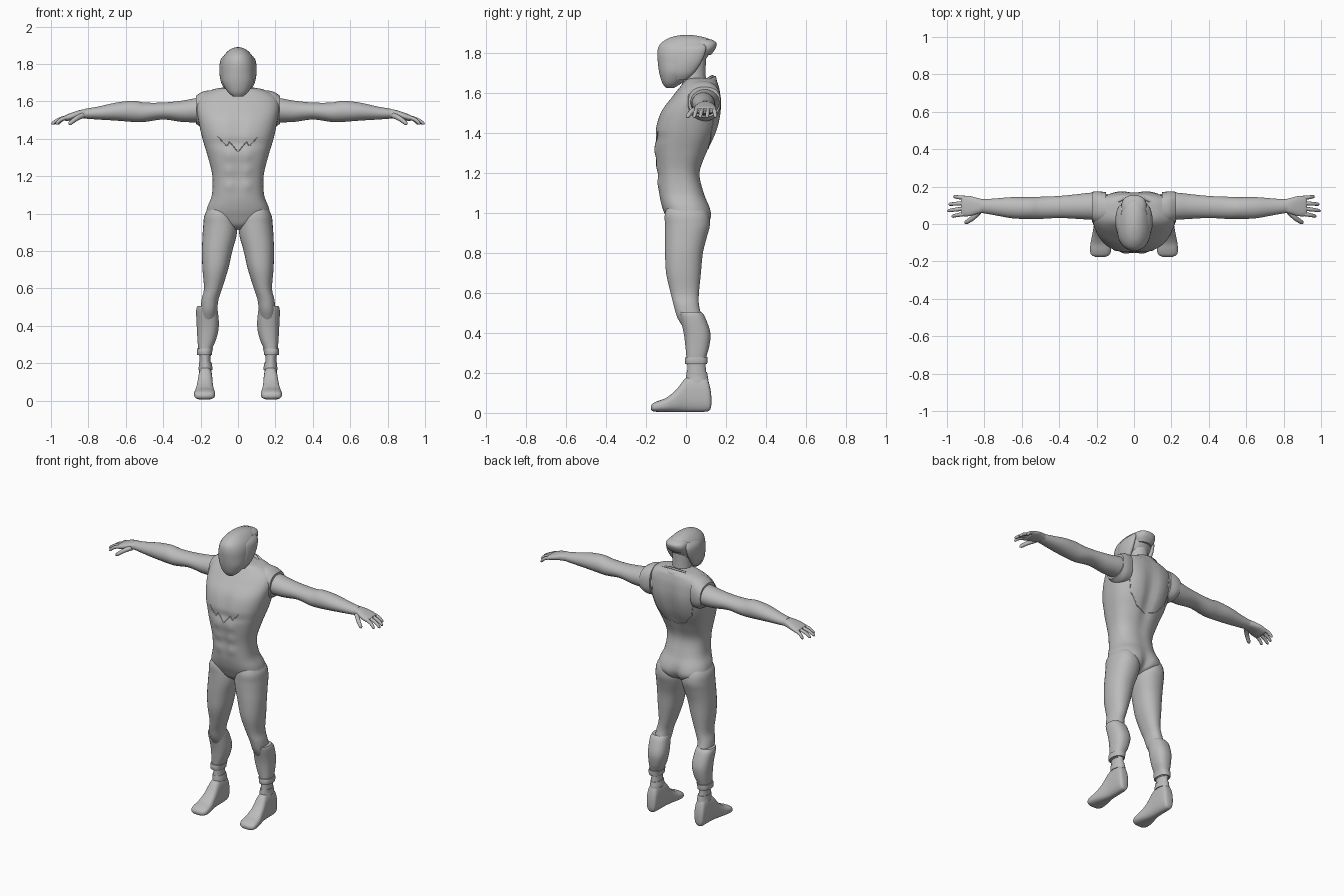
import bpy, bmesh, math
from mathutils import Vector
from mathutils.bvhtree import BVHTree

if "Cube" in bpy.data.objects:
    bpy.data.objects.remove(bpy.data.objects["Cube"], do_unlink=True)

grey = bpy.data.materials.new("plain grey")
grey.use_nodes = True
tone = (0.5, 0.5, 0.5, 1)
grey.diffuse_color = tone
grey.node_tree.nodes["Principled BSDF"].inputs["Base Color"].default_value = tone


def finish(name, bm, mirror=False, angle=40):
    bmesh.ops.recalc_face_normals(bm, faces=bm.faces)
    mesh = bpy.data.meshes.new(name)
    bm.to_mesh(mesh)
    mesh.materials.append(grey)
    obj = bpy.data.objects.new(name, mesh)
    bpy.context.collection.objects.link(obj)
    bpy.ops.object.select_all(action='DESELECT')
    obj.select_set(True)
    bpy.context.view_layer.objects.active = obj
    bpy.ops.object.shade_smooth_by_angle(angle=math.radians(angle))
    if mirror:
        mod = obj.modifiers.new("mirror", 'MIRROR')
        mod.use_mirror_merge = False
    return obj


def spline(rows, steps):
    """Smooth curve through rows of numbers."""
    out = []
    for i in range(len(rows) - 1):
        a, b = rows[max(i - 1, 0)], rows[i]
        c, d = rows[i + 1], rows[min(i + 2, len(rows) - 1)]
        for s in range(steps):
            t = s / steps
            out.append([q + 0.5 * t * (r - p + t * (2*p - 5*q + 4*r - w + t * (3*(q - r) + w - p)))
                        for p, q, r, w in zip(a, b, c, d)])
    return out + [list(rows[-1])]


def loft(name, axis, rows, power=2.0, mirror=False, seg=32, steps=4, bumps=()):
    """Rows hold: position on axis, then low/high bounds on the other two axes."""
    bm = bmesh.new()
    rings = []
    others = [k for k in range(3) if k != axis]
    for pos, u0, u1, v0, v1 in spline(rows, steps):
        mid = Vector((0, 0, 0))
        mid[axis], mid[others[0]], mid[others[1]] = pos, (u0 + u1) / 2, (v0 + v1) / 2
        ring = []
        for k in range(seg):
            a = 2 * math.pi * (k + 0.5) / seg
            p = mid.copy()
            for o, w, f in ((others[0], u1 - u0, math.cos(a)), (others[1], v1 - v0, math.sin(a))):
                p[o] += w / 2 * math.copysign(abs(f) ** (2 / power), f)
            out = (p - mid).normalized()
            push = 0
            for centre, radius, amount in bumps:
                d = sum(((p[n] - centre[n]) / radius[n]) ** 2 for n in range(3))
                push += amount * math.exp(-d)
            ring.append(bm.verts.new(p + out * push))
        rings.append(ring)
    for r0, r1 in zip(rings, rings[1:]):
        for k in range(seg):
            bm.faces.new((r0[k], r0[(k + 1) % seg], r1[(k + 1) % seg], r1[k]))
    bm.faces.new(rings[0])
    bm.faces.new(rings[-1])
    return finish(name, bm, mirror)


# Torso with muscle relief
relief = [((0, -.14, 1.46), (.025, .1, .09), -.014), ((0, .16, 1.35), (.03, .08, .22), -.02),
          ((0, .13, .95), (.02, .08, .07), -.025), ((0, -.15, 1.2), (.014, .08, .14), -.008),
          ((0, -.15, 1.375), (.15, .08, .022), -.01)]
for side in (-1, 1):
    relief += [((side * .09, .15, 1.5), (.06, .08, .09), .008),
               ((side * .08, .12, .98), (.06, .08, .07), .01)]
    relief += [((side * .045, -.14, z), (.03, .08, .028), .008) for z in (1.15, 1.23, 1.31)]
torso = loft("torso", 2, [
    (.915, -.03, .03, -.05, .05), (.94, -.09, .09, -.08, .1), (.98, -.165, .165, -.1, .12),
    (1.03, -.165, .165, -.12, .115), (1.1, -.14, .14, -.135, .09), (1.2, -.137, .137, -.14, .07),
    (1.3, -.16, .16, -.152, .105), (1.4, -.19, .19, -.155, .15), (1.5, -.212, .212, -.128, .17),
    (1.58, -.222, .222, -.07, .172), (1.63, -.2, .2, -.03, .165), (1.665, -.13, .13, .0, .15),
    (1.675, -.06, .06, .03, .11)], power=2.5, seg=64, steps=6, bumps=relief)

# Neck
loft("neck", 2, [(1.56, -.07, .07, -.02, .12), (1.66, -.06, .06, -.02, .1),
                 (1.78, -.06, .06, -.02, .1)])

# Masked head, its hood sides and rear brim
loft("head", 2, [
    (1.625, -.025, .025, -.1, -.06), (1.65, -.055, .055, -.118, -.02),
    (1.7, -.083, .083, -.133, .04), (1.75, -.09, .09, -.14, .085), (1.8, -.09, .09, -.143, .12),
    (1.84, -.078, .078, -.132, .14), (1.87, -.053, .053, -.095, .115),
    (1.885, -.028, .028, -.05, .06), (1.89, -.006, .006, -.015, .02)], power=2.2, seg=40,
    bumps=[((0, -.14, 1.75), (.008, .05, .12), .003)])
loft("hood_side", 2, [(1.665, .05, .07, -.05, 0), (1.7, .05, .09, -.065, .04),
                      (1.76, .05, .1, -.06, .08), (1.82, .05, .094, -.05, .1),
                      (1.85, .04, .07, -.03, .09)], mirror=True)
loft("rear_brim", 2, [(1.79, -.05, .05, .04, .125), (1.82, -.068, .068, .03, .147),
                      (1.85, -.064, .064, .02, .153), (1.868, -.045, .045, .02, .125)], power=2.4)


# Standing collar, open at the throat and higher at the back
def band(name, low, high, span, count=40, thick=.012):
    bm = bmesh.new()
    pairs = []
    for k in range(count + 1):
        a = math.radians(90 - span + 2 * span * k / count)
        pairs.append([bm.verts.new(f(a)) for f in (low, high)])
    for p, q in zip(pairs, pairs[1:]):
        bm.faces.new((p[0], q[0], q[1], p[1]))
    obj = finish(name, bm)
    mod = obj.modifiers.new("thickness", 'SOLIDIFY')
    mod.thickness = thick
    return obj


def hoop(rx, ry, yc, z, tilt):
    return lambda a: (rx * math.cos(a), yc + ry * math.sin(a), z + tilt * math.sin(a))


band("inner_collar", hoop(.125, .1, .045, 1.595, .045), hoop(.108, .092, .045, 1.64, .05), 168)
band("outer_collar", hoop(.16, .115, .045, 1.58, .05), hoop(.135, .105, .045, 1.635, .05), 140)

# Sleeveless shoulder edges
loft("shoulder_edge", 0, [(.15, .0, .17, 1.46, 1.66), (.19, .0, .175, 1.46, 1.652),
                          (.225, .012, .172, 1.48, 1.63)], power=2.4, mirror=True)

# Arms
loft("arm", 0, [
    (.14, .02, .16, 1.48, 1.62), (.22, .022, .168, 1.487, 1.618), (.3, .027, .16, 1.49, 1.604),
    (.4, .032, .15, 1.503, 1.594), (.5, .027, .146, 1.49, 1.594), (.56, .027, .144, 1.49, 1.603),
    (.65, .03, .144, 1.497, 1.594), (.75, .048, .136, 1.503, 1.572),
    (.82, .06, .132, 1.508, 1.56)], mirror=True)
loft("palm", 0, [(.8, .063, .13, 1.51, 1.56), (.84, .053, .14, 1.508, 1.555),
                 (.88, .042, .15, 1.503, 1.543), (.915, .042, .15, 1.495, 1.53),
                 (.925, .05, .142, 1.5, 1.523)], power=2.5, mirror=True)


# Fingers and thumb
def digit(name, path, radius):
    bm = bmesh.new()
    rings = []
    points = spline(path, 4)
    heading = (Vector(path[-1]) - Vector(path[0])).normalized()
    turn = heading.to_track_quat('Z', 'Y')
    for i, p in enumerate(points):
        t = i / (len(points) - 1)
        r = radius * (1 - .35 * t) * (.35 if i == len(points) - 1 else 1)
        rings.append([bm.verts.new(Vector(p) + turn @ Vector(
            (r * math.cos(k * math.pi / 5), r * math.sin(k * math.pi / 5), 0))) for k in range(10)])
    for r0, r1 in zip(rings, rings[1:]):
        for k in range(10):
            bm.faces.new((r0[k], r0[(k + 1) % 10], r1[(k + 1) % 10], r1[k]))
    bm.faces.new(rings[0])
    bm.faces.new(rings[-1])
    finish(name, bm, mirror=True, angle=60)


for name, y0, y1, tip in (("index_finger", .056, .04, .975), ("middle_finger", .084, .07, .998),
                          ("ring_finger", .112, .105, .992), ("little_finger", .138, .148, .965)):
    digit(name, [(.89, y0, 1.52), ((.89 + tip) / 2 + .01, (y0 + y1) / 2, 1.505),
                 (tip, y1, 1.478)], .0125)
digit("thumb", [(.83, .065, 1.525), (.865, .03, 1.508), (.905, .004, 1.478)], .016)

# Legs
loft("thigh", 2, [
    (1.06, .05, .13, -.08, .07), (1.0, .02, .176, -.105, .11), (.94, .004, .186, -.106, .12),
    (.88, .008, .19, -.106, .105), (.8, .03, .193, -.105, .085), (.7, .053, .19, -.1, .075),
    (.6, .085, .182, -.077, .065), (.54, .104, .195, -.062, .065), (.48, .112, .2, -.045, .08),
    (.42, .12, .2, -.01, .1)], power=2.2, mirror=True)
loft("shin_guard", 2, [
    (.505, .113, .217, -.035, .075), (.48, .108, .224, -.03, .095), (.4, .102, .221, -.012, .122),
    (.33, .116, .217, -.003, .116), (.28, .137, .213, .002, .102), (.24, .145, .207, .006, .098)],
    power=2.4, mirror=True)
loft("shin_band", 2, [(.245, .14, .218, -.004, .106), (.262, .138, .22, -.006, .108),
                      (.28, .133, .219, -.003, .108)], power=2.4, mirror=True)
loft("ankle", 2, [(.25, .147, .205, .008, .098), (.215, .146, .205, .006, .1),
                  (.15, .142, .208, .0, .11)], mirror=True)
loft("ankle_cuff", 2, [(.205, .141, .209, .003, .105), (.18, .137, .21, .0, .11),
                       (.165, .137, .212, .0, .112)], mirror=True)

# Feet
loft("foot", 1, [
    (.127, .165, .19, .04, .08), (.12, .147, .205, .015, .13), (.1, .14, .211, .006, .18),
    (.05, .137, .212, .005, .188), (0, .136, .214, .005, .175), (-.05, .132, .222, .005, .115),
    (-.1, .124, .232, .005, .075), (-.14, .122, .235, .005, .06), (-.165, .132, .228, .008, .048),
    (-.176, .155, .205, .018, .035)], power=2.6, mirror=True)

# Raised garment seams laid on the torso
bm = bmesh.new()
bm.from_mesh(torso.data)
tree = BVHTree.FromBMesh(bm)
bm.free()


def seam(name, half, facing):
    full = [(-x, z) for x, z in half] + [(x, z) for x, z in reversed(half[:-1])]
    path = []
    for (x0, z0), (x1, z1) in zip(full, full[1:]):
        for s in range(8):
            t = s / 8
            start = Vector((x0 + (x1 - x0) * t, facing, z0 + (z1 - z0) * t))
            hit = tree.ray_cast(start, Vector((0, -facing, 0)))[0]
            if hit:
                path.append(hit)
    curve = bpy.data.curves.new(name, 'CURVE')
    curve.dimensions = '3D'
    curve.bevel_depth = .0025
    curve.bevel_resolution = 1
    line = curve.splines.new('POLY')
    line.points.add(len(path) - 1)
    for point, p in zip(line.points, path):
        point.co = (*p, 1)
    curve.materials.append(grey)
    bpy.context.collection.objects.link(bpy.data.objects.new(name, curve))


seam("chest_seam", [(.11, 1.415), (.06, 1.36), (.045, 1.385), (0, 1.33)], -1)
seam("back_seam", [(.15, 1.61), (.155, 1.5), (.13, 1.4), (.07, 1.33), (0, 1.31)], 1)
